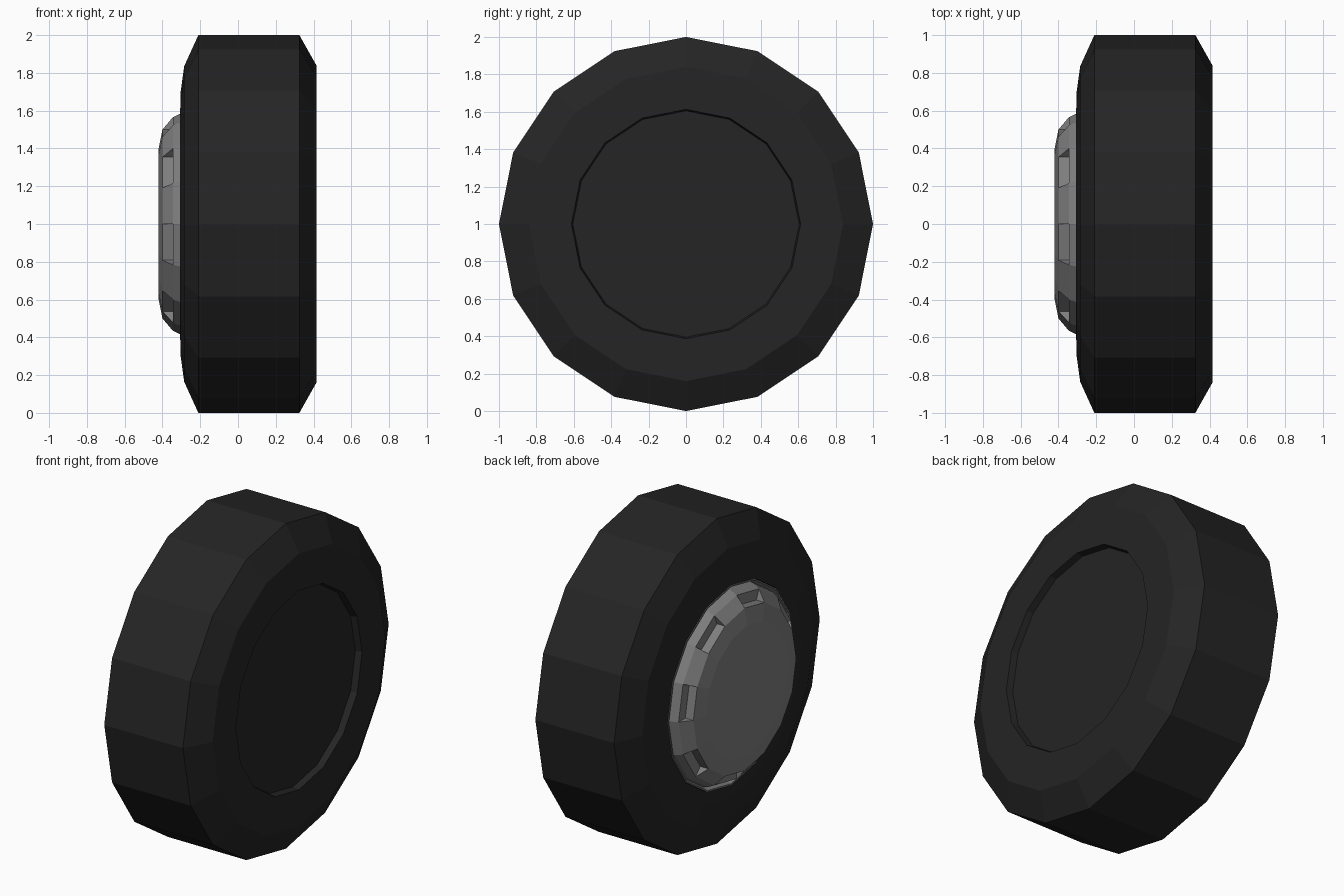
import bpy, bmesh, math

if "Cube" in bpy.data.objects:
    bpy.data.objects.remove(bpy.data.objects["Cube"])

N = 16


def material(name, c):
    m = bpy.data.materials.new(name)
    m.diffuse_color = (c, c, c, 1)
    m.use_nodes = True
    m.node_tree.nodes["Principled BSDF"].inputs["Base Color"].default_value = m.diffuse_color
    return m


def point(x, r, i):
    a = 2 * math.pi * i / N
    return (x, -r * math.cos(a), 1 + r * math.sin(a))


def lathe(name, profile, mat, cap_start, cap_end, notch=None):
    """Spin an (x, radius) profile about the x axis; band number `notch`
    gets a stepped pocket in every second segment."""
    bm = bmesh.new()
    rings = [[bm.verts.new(point(x, r, i)) for i in range(N)] for x, r in profile]
    for k in range(len(rings) - 1):
        for i in range(N):
            j = (i + 1) % N
            a, b, c, d = rings[k][i], rings[k][j], rings[k + 1][j], rings[k + 1][i]
            if k == notch and i % 2 == 1:
                x, r = profile[k][0], profile[k + 1][1]
                p, q = (bm.verts.new(point(x, r, n)) for n in (i, j))
                bm.faces.new((p, q, c, d))      # pocket floor
                bm.faces.new((a, b, q, p))      # pocket back wall
                bm.faces.new((a, p, d))         # pocket sides
                bm.faces.new((b, c, q))
            else:
                bm.faces.new((a, b, c, d))
    if cap_start:
        bm.faces.new(rings[0])
    if cap_end:
        bm.faces.new(rings[-1])
    bmesh.ops.recalc_face_normals(bm, faces=bm.faces[:])
    me = bpy.data.meshes.new(name)
    bm.to_mesh(me)
    bm.free()
    me.materials.append(mat)
    ob = bpy.data.objects.new(name, me)
    bpy.context.collection.objects.link(ob)
    return ob


rubber = material("black rubber", 0.018)
metal = material("grey metal", 0.21)

# Tyre with a shallow recessed disc on its inner (+x) side
lathe("tyre", [(0.375, 0.605), (0.415, 0.613), (0.415, 0.84), (0.325, 1.0),
               (-0.21, 1.0), (-0.285, 0.835), (-0.305, 0.69), (-0.305, 0.615),
               (-0.25, 0.61)], rubber, True, True)

# Domed hubcap with a thin outer lip and eight pockets
lathe("hubcap", [(-0.252, 0.613), (-0.307, 0.613), (-0.307, 0.605), (-0.275, 0.592),
                 (-0.305, 0.585), (-0.345, 0.565), (-0.40, 0.50), (-0.42, 0.40)],
      metal, True, True, notch=5)
